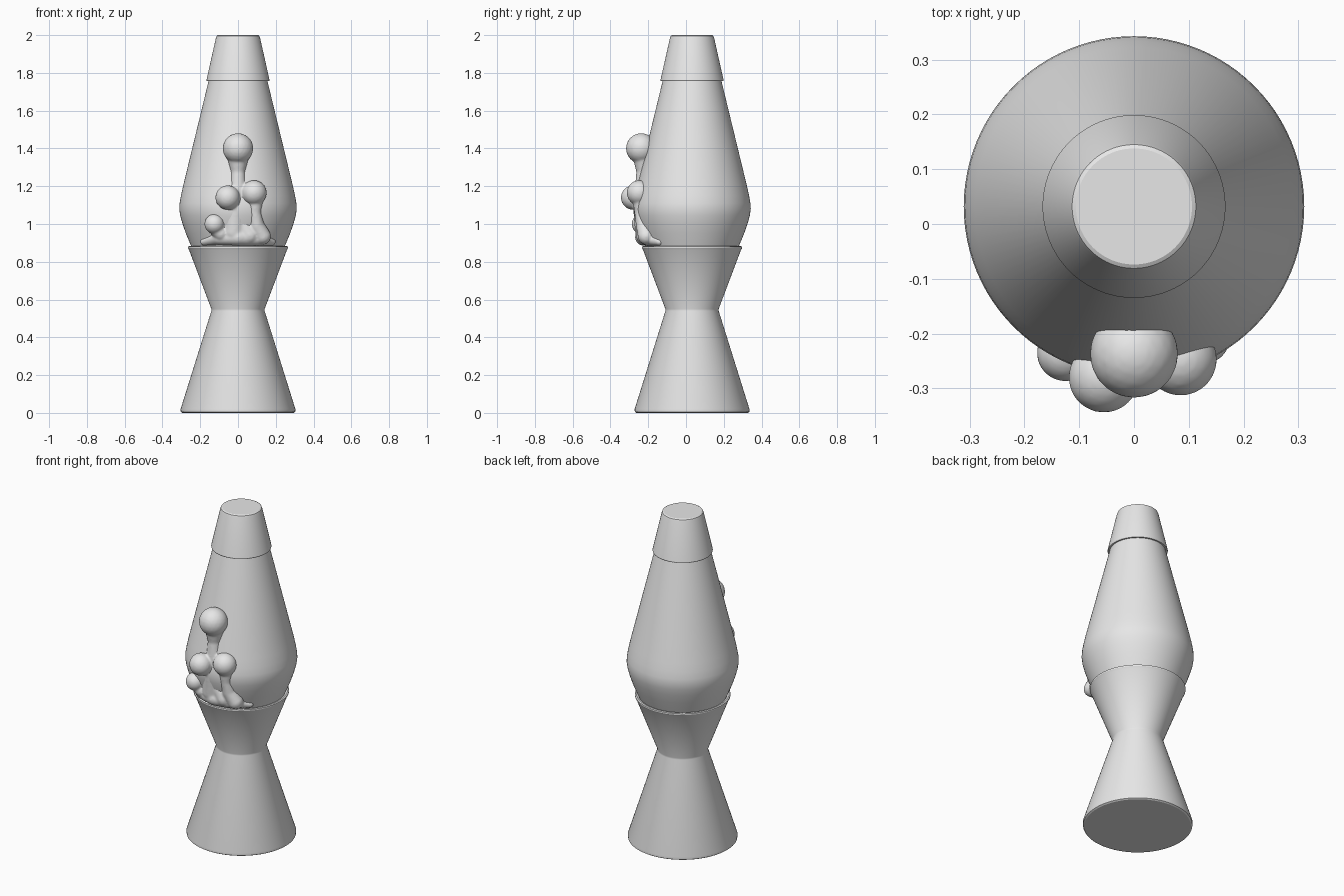
import bpy
import bmesh
from math import cos, sin, tau, radians
from mathutils import Vector, Matrix

cube = bpy.data.objects.get("Cube")
if cube:
    bpy.data.objects.remove(cube)

AXIS_Y = 0.032
SIDES = 96

grey = bpy.data.materials.new("plain grey")
grey.use_nodes = True
grey.diffuse_color = (0.8, 0.8, 0.8, 1)
grey.node_tree.nodes["Principled BSDF"].inputs["Base Color"].default_value = grey.diffuse_color


def add_object(name, bm):
    bmesh.ops.recalc_face_normals(bm, faces=bm.faces)
    mesh = bpy.data.meshes.new(name)
    bm.to_mesh(mesh)
    bm.free()
    mesh.materials.append(grey)
    obj = bpy.data.objects.new(name, mesh)
    bpy.context.collection.objects.link(obj)
    bpy.ops.object.select_all(action="DESELECT")
    obj.select_set(True)
    bpy.context.view_layer.objects.active = obj
    return obj


def lathe(name, profile):
    """Turn (radius, height) points around the lamp axis and cap both ends."""
    bm = bmesh.new()
    rings = [[bm.verts.new((r * cos(tau * i / SIDES), AXIS_Y + r * sin(tau * i / SIDES), z))
              for i in range(SIDES)] for r, z in profile]
    for low, high in zip(rings, rings[1:]):
        for i in range(SIDES):
            j = (i + 1) % SIDES
            bm.faces.new((low[i], low[j], high[j], high[i]))
    bm.faces.new(rings[0])
    bm.faces.new(rings[-1])
    obj = add_object(name, bm)
    bpy.ops.object.shade_smooth_by_angle(angle=radians(28))
    return obj


# Hourglass stand with a thin lip around the top
lathe("base", [(0.295, 0), (0.303, 0.005), (0.304, 0.02), (0.141, 0.54), (0.141, 0.55),
               (0.259, 0.862), (0.265, 0.872), (0.265, 0.88), (0.258, 0.883), (0.235, 0.875)])

# Tapered bottle
lathe("bottle", [(0.235, 0.85), (0.247, 0.88), (0.276, 0.95), (0.295, 1.005), (0.306, 1.045),
                 (0.311, 1.08), (0.309, 1.11), (0.302, 1.15), (0.291, 1.2), (0.155, 1.76)])

# Cap
lathe("cap", [(0.15, 1.756), (0.165, 1.756), (0.167, 1.762), (0.117, 1.985),
              (0.113, 1.996), (0.106, 2.0)])

# Wax: balls and tapering stems fused into one smooth body
bm = bmesh.new()


def ball(x, y, z, r):
    bmesh.ops.create_icosphere(bm, subdivisions=3, radius=r,
                               matrix=Matrix.Translation((x, y, z)))


def stem(*points, steps=8):
    for a, b in zip(points, points[1:]):
        for k in range(steps + 1):
            ball(*Vector(a).lerp(Vector(b), k / steps))


# floating blobs
ball(0, -0.237, 1.4, 0.081)
ball(-0.055, -0.28, 1.14, 0.065)
ball(0.085, -0.247, 1.165, 0.067)
ball(-0.125, -0.235, 1.0, 0.053)

# central, right-hand and left-hand stems
stem((0, -0.225, 1.35, 0.055), (0, -0.225, 1.28, 0.038), (0, -0.225, 1.2, 0.045),
     (-0.01, -0.225, 1.08, 0.055), (-0.02, -0.205, 0.96, 0.065))
stem((0.09, -0.24, 1.14, 0.045), (0.09, -0.24, 1.06, 0.033),
     (0.1, -0.225, 0.99, 0.04), (0.13, -0.21, 0.935, 0.045))
stem((-0.125, -0.225, 0.985, 0.04), (-0.09, -0.22, 0.95, 0.04))
stem((0.02, -0.21, 1.0, 0.05), (0.06, -0.215, 0.94, 0.05))

# spreading foot that follows the bottle
stem((-0.18, -0.14, 0.905, 0.02), (-0.1, -0.205, 0.925, 0.035), (0, -0.225, 0.93, 0.045),
     (0.1, -0.205, 0.925, 0.04), (0.18, -0.14, 0.905, 0.02), steps=10)

wax = add_object("wax", bm)
remesh = wax.modifiers.new("fuse", "REMESH")
remesh.mode = "VOXEL"
remesh.voxel_size = 0.006
remesh.use_smooth_shade = True
soften = wax.modifiers.new("soften", "SMOOTH")
soften.factor = 0.5
soften.iterations = 6
